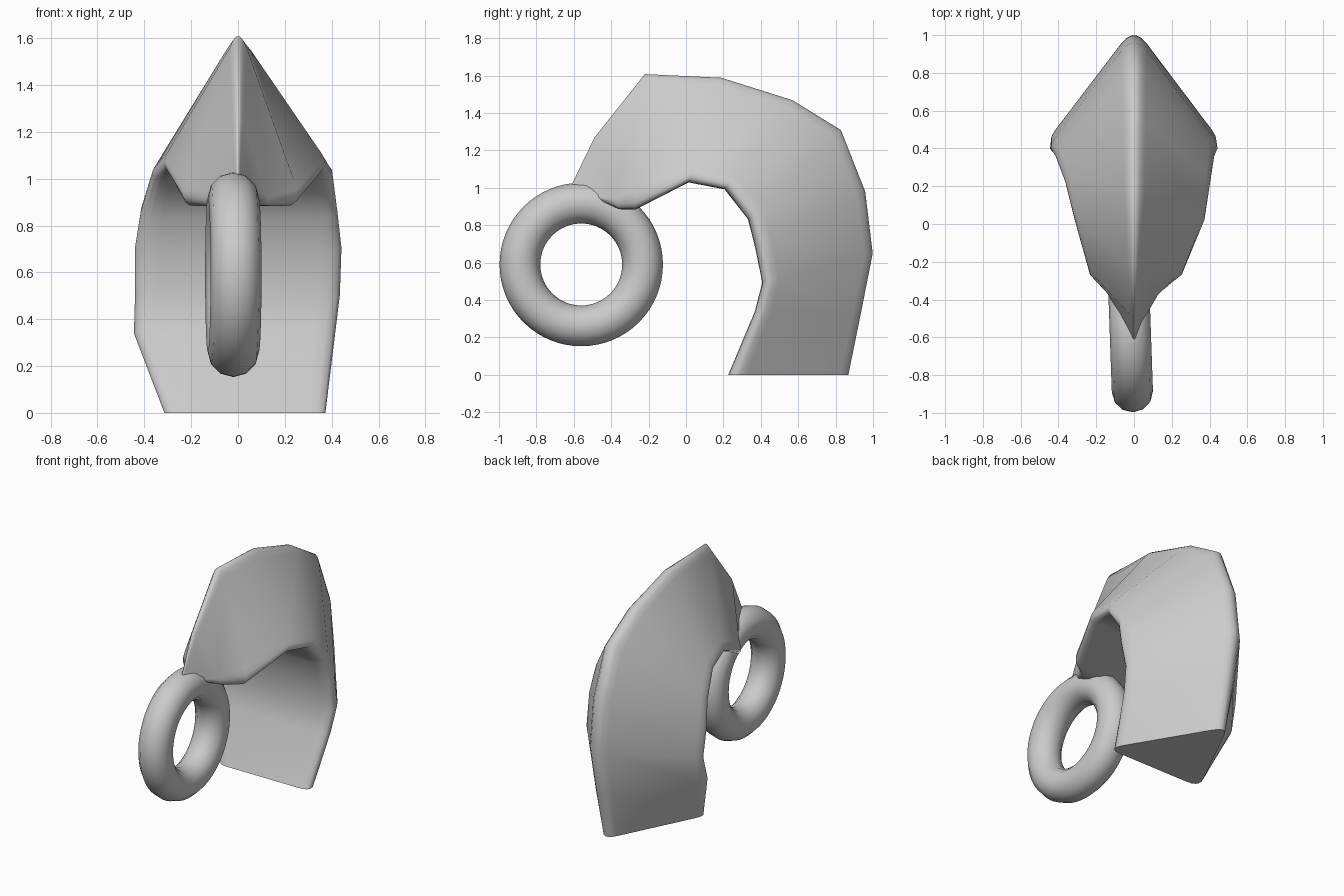
import bpy, bmesh, math
from mathutils import Vector

if "Cube" in bpy.data.objects:
    bpy.data.objects.remove(bpy.data.objects["Cube"])

# stations: ridge (y, z), inner edge (y, z), left and right half widths
STATIONS = [
    ((0.87, 0.00), (0.25, 0.00), 0.31, 0.37),
    ((0.935, 0.32), (0.39, 0.34), 0.44, 0.41),
    ((1.00, 0.65), (0.43, 0.50), 0.435, 0.43),
    ((0.96, 0.98), (0.39, 0.70), 0.435, 0.437),
    ((0.83, 1.31), (0.35, 0.85), 0.41, 0.42),
    ((0.57, 1.47), (0.22, 1.01), 0.36, 0.40),
    ((0.19, 1.59), (0.02, 1.05), 0.31, 0.37),
    ((-0.22, 1.61), (-0.27, 0.91), 0.23, 0.25),
    ((-0.49, 1.27), (-0.36, 0.90), 0.14, 0.13),
    ((-0.61, 1.02), (-0.50, 0.95), 0.06, 0.05),
]
ROUND = 0.14   # share of each side used by the rounded corner
STEPS = 5


def rounded_triangle(corners):
    """Triangle whose rounded corners pass through the given points."""
    mid = sum(corners, Vector()) / 3
    tri = [mid + (c - mid) / (1 - 0.75 * ROUND) for c in corners]
    pts = []
    for i, c in enumerate(tri):
        a = c.lerp(tri[i - 1], ROUND)
        b = c.lerp(tri[(i + 1) % 3], ROUND)
        for k in range(STEPS + 1):
            t = k / STEPS
            pts.append(a * (1 - t) ** 2 + c * 2 * t * (1 - t) + b * t * t)
    return pts


# curved three-sided body, lofted through the stations
bm = bmesh.new()
rings = []
for (oy, oz), (iy, iz), left, right in STATIONS:
    section = rounded_triangle([Vector((0.0, oy, oz)),
                                Vector((right, iy, iz)),
                                Vector((-left, iy, iz))])
    rings.append([bm.verts.new(p) for p in section])
n = len(rings[0])
for r0, r1 in zip(rings, rings[1:]):
    for i in range(n):
        j = (i + 1) % n
        bm.faces.new((r0[i], r0[j], r1[j], r1[i]))
bm.faces.new(rings[0])
bm.faces.new(rings[-1])
bmesh.ops.recalc_face_normals(bm, faces=bm.faces)
mesh = bpy.data.meshes.new("curved_body")
bm.to_mesh(mesh)
bm.free()
body = bpy.data.objects.new("curved_body", mesh)
bpy.context.collection.objects.link(body)
bpy.ops.object.select_all(action='DESELECT')
body.select_set(True)
bpy.context.view_layer.objects.active = body
bpy.ops.object.shade_smooth_by_angle(angle=math.radians(50))

# ring hanging from the tip, turned slightly about z
bpy.ops.mesh.primitive_torus_add(
    major_segments=64, minor_segments=12, major_radius=0.328, minor_radius=0.109,
    location=(-0.02, -0.56, 0.59), rotation=(0, math.pi / 2, 0.035))
ring = bpy.context.object
ring.name = "ring"
bpy.ops.object.shade_smooth_by_angle(angle=math.radians(50))
